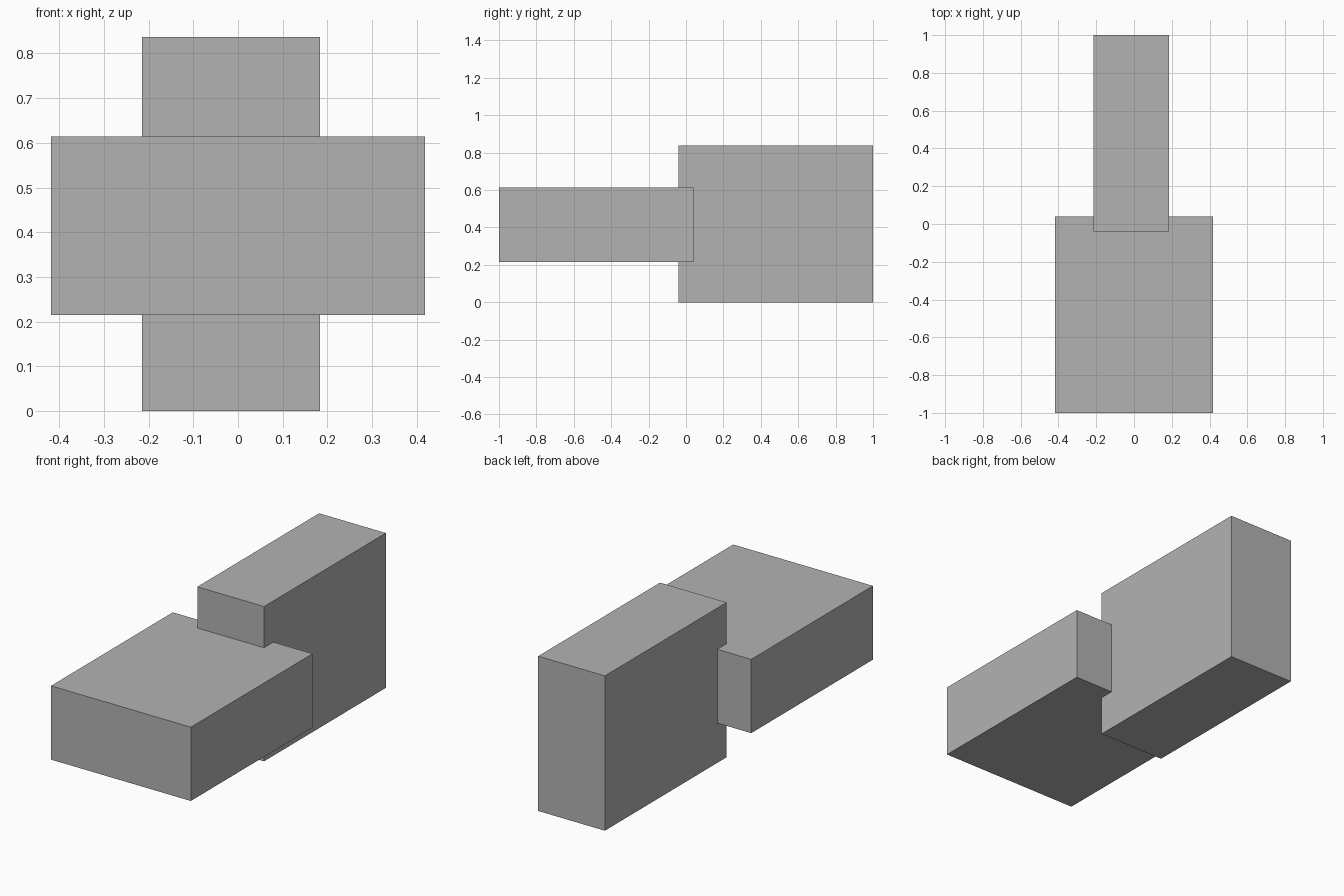
import bpy
from mathutils import Vector

cube = bpy.data.objects.get("Cube")
if cube:
    bpy.data.objects.remove(cube, do_unlink=True)

# Single plain grey
grey = bpy.data.materials.new("plain_grey")
grey.use_nodes = True
colour = (0.45, 0.45, 0.45, 1)
grey.diffuse_color = colour
grey.node_tree.nodes["Principled BSDF"].inputs["Base Color"].default_value = colour


def block(name, low, high):
    """Box spanning two opposite corners."""
    low, high = Vector(low), Vector(high)
    bpy.ops.mesh.primitive_cube_add(size=1, location=(low + high) / 2)
    obj = bpy.context.object
    obj.name = name
    for v in obj.data.vertices:
        v.co *= high - low
    obj.data.materials.append(grey)
    return obj


# Wide flat block in front, overlapping the tall upright block behind
block("front_flat_block", (-0.418, -1, 0.215), (0.418, 0.04, 0.614))
block("rear_upright_block", (-0.215, -0.04, 0), (0.184, 1, 0.837))
